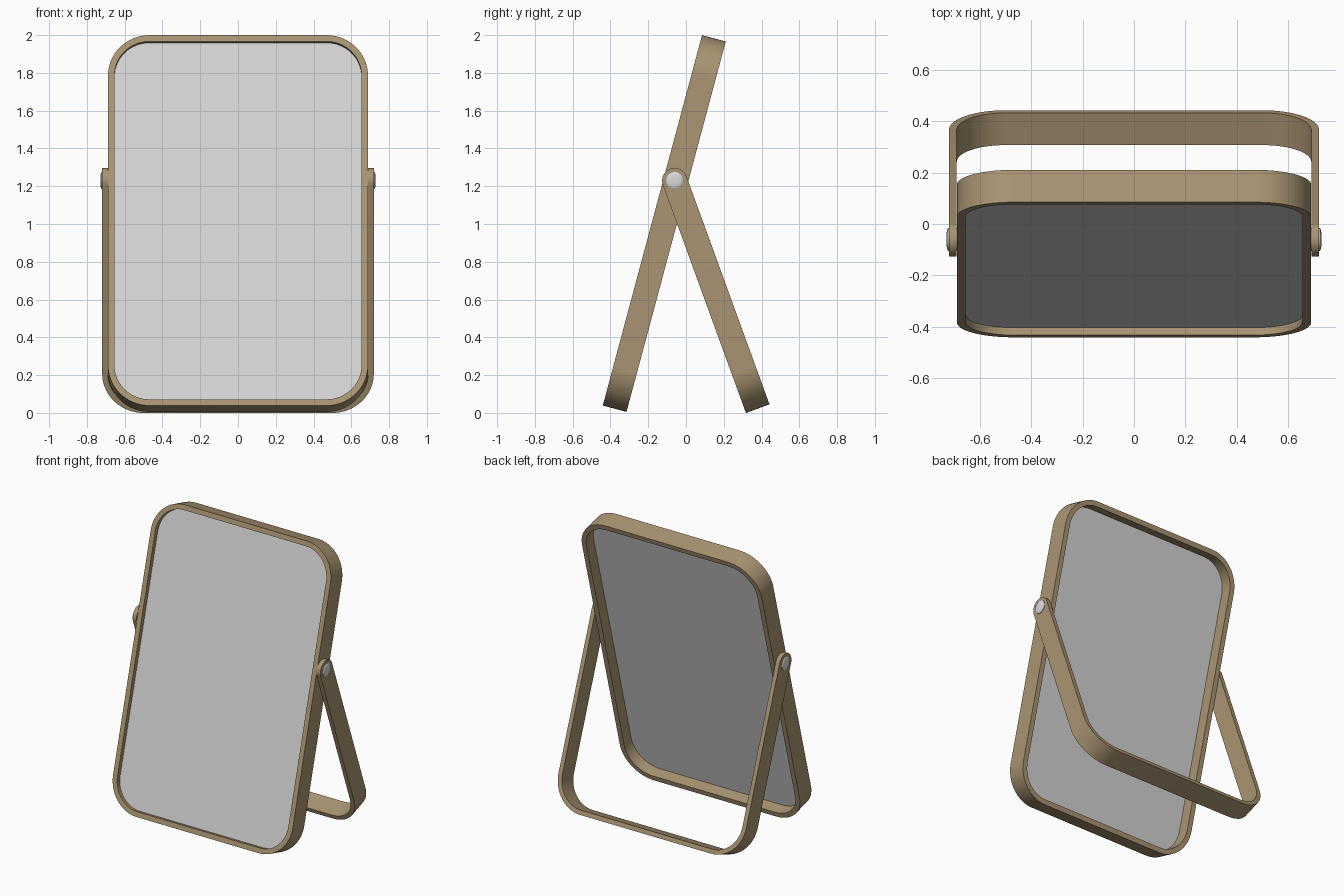
import bpy, bmesh, math
from mathutils import Matrix

if "Cube" in bpy.data.objects:
    bpy.data.objects.remove(bpy.data.objects["Cube"])


def material(name, rgb):
    m = bpy.data.materials.new(name)
    m.diffuse_color = (*rgb, 1)
    m.use_nodes = True
    m.node_tree.nodes["Principled BSDF"].inputs["Base Color"].default_value = m.diffuse_color
    return m


BRASS = material("antique brass", (0.40, 0.30, 0.17))
GLASS = material("mirror silver", (0.66, 0.66, 0.66))
STEEL = material("rivet steel", (0.70, 0.70, 0.72))


def finish(bm, name, mat, matrix):
    bmesh.ops.recalc_face_normals(bm, faces=bm.faces)
    me = bpy.data.meshes.new(name)
    bm.to_mesh(me)
    bm.free()
    me.materials.append(mat)
    ob = bpy.data.objects.new(name, me)
    bpy.context.collection.objects.link(ob)
    ob.matrix_world = matrix
    bpy.ops.object.select_all(action='DESELECT')
    ob.select_set(True)
    bpy.context.view_layer.objects.active = ob
    bpy.ops.object.shade_smooth_by_angle(angle=math.radians(35))
    return ob


def rounded_rect(w, h, r, n=16):
    pts = []
    for k, (sx, sz) in enumerate([(1, 1), (-1, 1), (-1, -1), (1, -1)]):
        for i in range(n + 1):
            a = math.pi / 2 * (k + i / n)
            pts.append((sx * (w - r) + r * math.cos(a), sz * (h - r) + r * math.sin(a)))
    return pts


def skin(bm, rings, close):
    """Quads between successive closed rings of vertices."""
    n = len(rings)
    for i in range(n if close else n - 1):
        a, b = rings[i], rings[(i + 1) % n]
        for j in range(len(a)):
            k = (j + 1) % len(a)
            bm.faces.new((a[j], a[k], b[k], b[j]))


# Tilted frame: a rounded rectangular band
W, H, R, T, D = 0.688, 1.015, 0.22, 0.034, 0.065
tilt = Matrix.Translation((0, -0.115, 1.0025)) @ Matrix.Rotation(math.radians(-15), 4, 'X')
outer = rounded_rect(W, H, R)
inner = rounded_rect(W - T, H - T, R - T)
bm = bmesh.new()
rings = [[bm.verts.new((x, y, z)) for x, z in loop]
         for loop, y in ((outer, -D), (outer, D), (inner, D), (inner, -D))]
skin(bm, rings, True)
finish(bm, "mirror_frame", BRASS, tilt)

# Mirror plate, set slightly behind the front rim
bm = bmesh.new()
plate = rounded_rect(W - T + 0.002, H - T + 0.002, R - T)
rings = [[bm.verts.new((x, y, z)) for x, z in plate] for y in (-D + 0.03, -D + 0.05)]
skin(bm, rings, False)
for ring in rings:
    bm.faces.new(ring)
finish(bm, "mirror_glass", GLASS, tilt)

# Stand: U-shaped strap with rounded ends, hanging from the pivot
PY, PZ = -0.06, 1.23
SW, ST, HW, L, SR = 0.719, 0.03, 0.0665, 1.285, 0.22
swing = Matrix.Translation((0, PY, PZ)) @ Matrix.Rotation(math.radians(20), 4, 'X')
half = []  # stations: outer point, inner point, half width
for i in range(13):
    a = math.radians(89 * (1 - i / 12))
    z = HW * math.sin(a)
    half.append(((SW, z), (SW - ST, z), HW * math.cos(a)))
for i in range(17):
    a = math.pi / 2 * i / 16
    c, s = math.cos(a), math.sin(a)
    cx, cz = SW - SR, SR - L
    half.append(((cx + SR * c, cz - SR * s),
                 (cx + (SR - ST) * c, cz - (SR - ST) * s), HW))
stations = half + [((-o[0], o[1]), (-i[0], i[1]), w) for o, i, w in reversed(half)]
bm = bmesh.new()
rings = [[bm.verts.new((p[0], y, p[1])) for p, y in ((o, -w), (o, w), (i, w), (i, -w))]
         for o, i, w in stations]
skin(bm, rings, False)
bm.faces.new(rings[0])
bm.faces.new(rings[-1])
finish(bm, "stand_strap", BRASS, swing)

# Pivot rivets with low domed heads
for side, label in ((1, "right"), (-1, "left")):
    bm = bmesh.new()
    rings = []
    for r, x in ((0.045, 0.675), (0.045, 0.722), (0.040, 0.7255), (0.028, 0.728), (0.012, 0.729)):
        rings.append([bm.verts.new((side * x, r * math.cos(math.tau * i / 32),
                                    r * math.sin(math.tau * i / 32))) for i in range(32)])
    skin(bm, rings, False)
    bm.faces.new(rings[0])
    bm.faces.new(rings[-1])
    finish(bm, "pivot_rivet_" + label, STEEL, swing)
